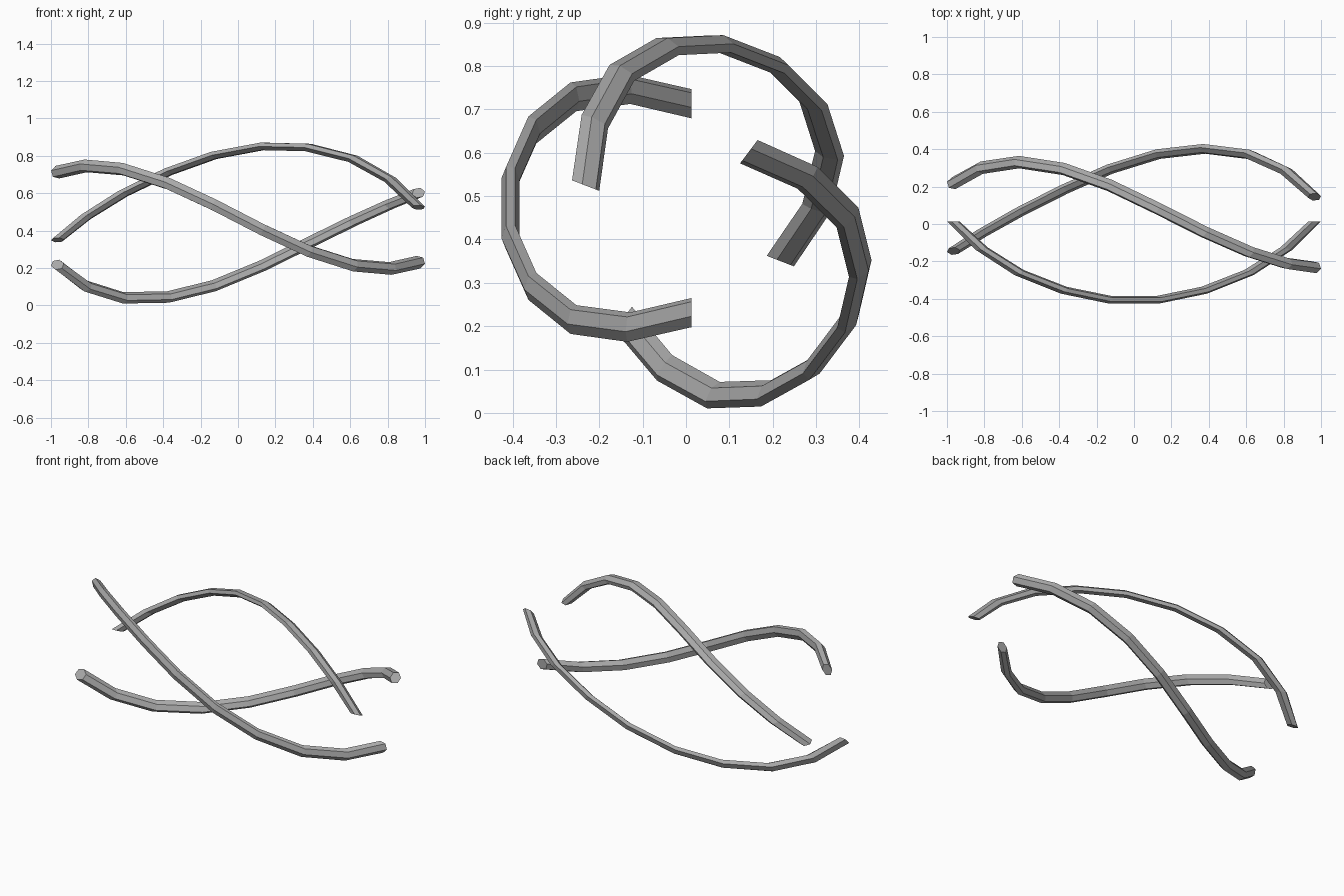
import bpy, bmesh
from math import sin, cos, pi, radians

cube = bpy.data.objects.get("Cube")
if cube:
    bpy.data.objects.remove(cube, do_unlink=True)

gray = bpy.data.materials.new("plain gray")
gray.use_nodes = True
color = (0.4, 0.4, 0.4, 1)
gray.diffuse_color = color
gray.node_tree.nodes["Principled BSDF"].inputs["Base Color"].default_value = color

SIDES = 6
half = [0.995, 0.859, 0.666, 0.416, 0.146]
REACH = [-r for r in half] + half[::-1]   # distance along the strand's span
BULGE = 0.424                             # depth of the arch


def make_strand(name, turn, cy, cz):
    """Twisted hexagonal arch, turned about the long axis."""
    bm = bmesh.new()
    rings = []
    for i, reach in enumerate(REACH):
        t = pi * i / (len(REACH) - 1)
        twist = radians(14 + 13.5 * sin(t))
        ring = []
        for k in range(SIDES):
            a = 2 * pi * k / SIDES
            # section lies in the plane of the arch radius and the side direction
            p = reach - 0.035 * cos(t) * cos(a)
            u = BULGE * sin(t) + 0.021 * sin(t) * cos(a)
            q = 0.035 * sin(a)
            x = p * cos(twist) + q * sin(twist)
            v = -p * sin(twist) + q * cos(twist)
            y = -u * cos(turn) - v * sin(turn)
            z = -u * sin(turn) + v * cos(turn)
            ring.append(bm.verts.new((x, cy + y, cz + z)))
        rings.append(ring)
    for lower, upper in zip(rings, rings[1:]):
        for k in range(SIDES):
            n = (k + 1) % SIDES
            bm.faces.new((lower[k], lower[n], upper[n], upper[k]))
    bm.faces.new(rings[0])
    bm.faces.new(rings[-1])
    bmesh.ops.recalc_face_normals(bm, faces=bm.faces)
    mesh = bpy.data.meshes.new(name)
    bm.to_mesh(mesh)
    bm.free()
    mesh.materials.append(gray)
    obj = bpy.data.objects.new(name, mesh)
    bpy.context.collection.objects.link(obj)


# Three interwoven strands
make_strand("front_strand", 0, 0.013, 0.472)
make_strand("upper_strand", radians(248.8), -0.007, 0.437)
make_strand("lower_back_strand", radians(143), 0.0, 0.41)
